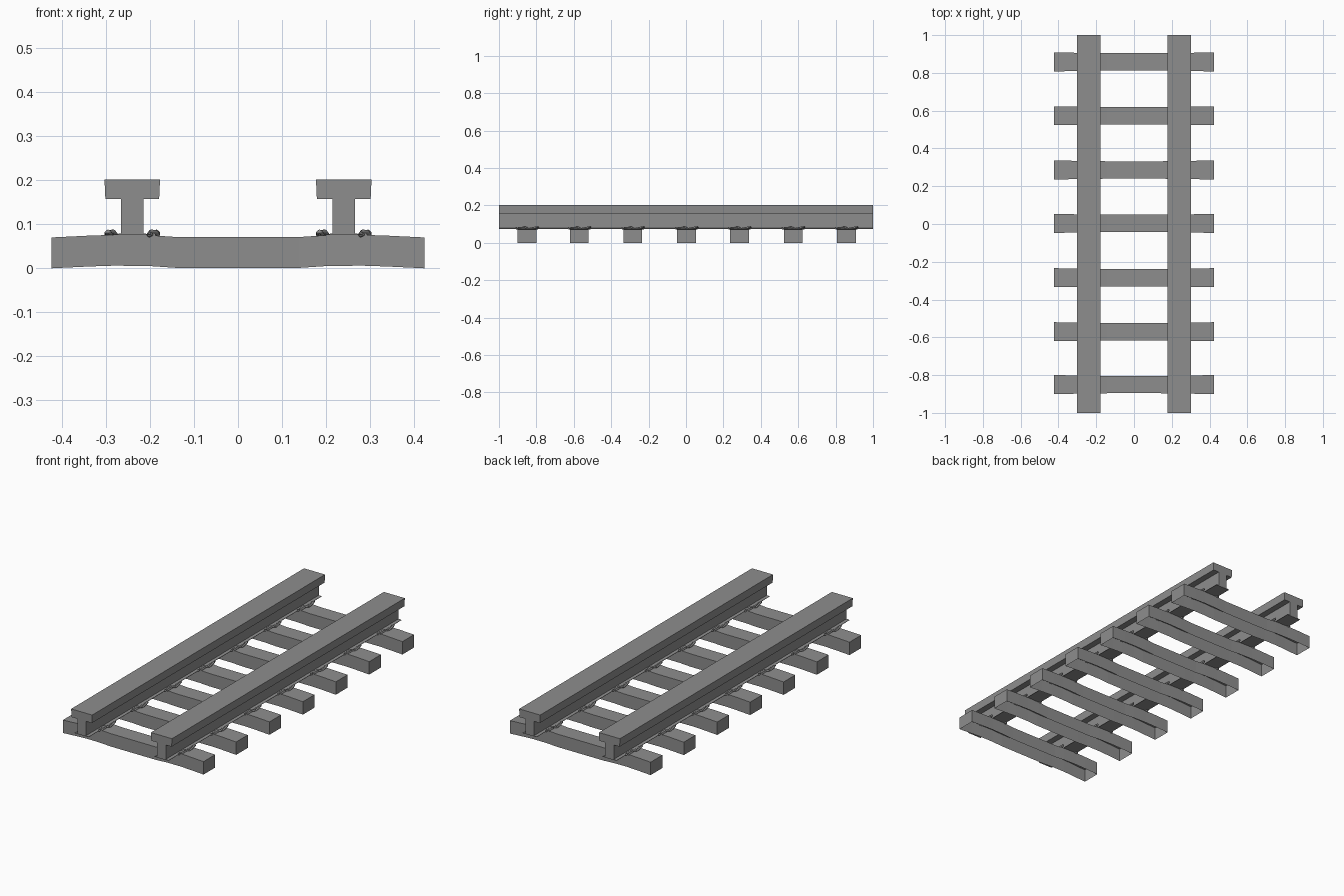
import bpy, bmesh

if "Cube" in bpy.data.objects:
    bpy.data.objects.remove(bpy.data.objects["Cube"])

SLEEPER_Y = [-0.85, -0.57, -0.284, 0.003, 0.286, 0.573, 0.858]
RAIL_X = 0.24

# Dark steel grey shared by all parts
GREY = bpy.data.materials.new("dark_grey")
GREY.diffuse_color = (0.27, 0.27, 0.27, 1)
GREY.use_nodes = True
GREY.node_tree.nodes["Principled BSDF"].inputs["Base Color"].default_value = GREY.diffuse_color


def add_object(name, data, loc=(0, 0, 0), scale=(1, 1, 1)):
    ob = bpy.data.objects.new(name, data)
    bpy.context.collection.objects.link(ob)
    ob.location, ob.scale = loc, scale
    return ob


def to_mesh(bm, name):
    mesh = bpy.data.meshes.new(name)
    bm.to_mesh(mesh)
    bm.free()
    mesh.materials.append(GREY)
    return mesh


# Rail: T-shaped head and web on a thin foot, swept along y
def rail_mesh():
    half = [(0.042, 0.075), (0.042, 0.077), (0.026, 0.079),
            (0.026, 0.157), (0.061, 0.157), (0.063, 0.201)]
    profile = half + [(-x, z) for x, z in reversed(half)]
    bm = bmesh.new()
    face = bm.faces.new([bm.verts.new((x, -1, z)) for x, z in profile])
    ext = bmesh.ops.extrude_face_region(bm, geom=[face], use_keep_orig=True)
    verts = [g for g in ext["geom"] if isinstance(g, bmesh.types.BMVert)]
    bmesh.ops.translate(bm, verts=verts, vec=(0, 2, 0))
    bmesh.ops.recalc_face_normals(bm, faces=bm.faces)
    return to_mesh(bm, "rail")


# Sleeper: gently arched shell, open underneath
def sleeper_mesh():
    right = [(0.14, 0.001, 0.046), (0.20, 0.005, 0.047), (0.28, 0.006, 0.048),
             (0.34, 0.004, 0.049), (0.423, 0.0, 0.050)]
    stations = [(-x, z, w) for x, z, w in reversed(right)] + right
    bm = bmesh.new()
    rings = []
    for x, z, w in stations:
        rings.append([bm.verts.new(p) for p in
                      ((x, -w, z), (x, -w, z + 0.07), (x, w, z + 0.07), (x, w, z))])
    for a, b in zip(rings, rings[1:]):
        for i in range(3):
            bm.faces.new((a[i], b[i], b[i + 1], a[i + 1]))
    bm.faces.new(rings[0])
    bm.faces.new(rings[-1][::-1])
    bmesh.ops.recalc_face_normals(bm, faces=bm.faces)
    if next(f for f in bm.faces if abs(f.normal.z) > 0.9).normal.z < 0:
        bmesh.ops.reverse_faces(bm, faces=bm.faces)
    return to_mesh(bm, "sleeper")


# Spring clip: bent rod holding the foot of the rail
def clip_mesh():
    path = [(0.0, -0.05, 0.076), (0.0, 0.035, 0.076), (0.004, 0.054, 0.082),
            (0.008, 0.059, 0.083), (0.010, 0.040, 0.081), (0.010, 0.010, 0.075),
            (0.006, -0.008, 0.082), (-0.006, -0.012, 0.083), (-0.010, -0.03, 0.077),
            (-0.010, -0.055, 0.075), (-0.004, -0.059, 0.078)]
    curve = bpy.data.curves.new("clip_path", "CURVE")
    curve.dimensions = "3D"
    curve.bevel_depth = 0.005
    curve.bevel_resolution = 1
    curve.use_fill_caps = True
    spline = curve.splines.new("POLY")
    spline.points.add(len(path) - 1)
    for point, co in zip(spline.points, path):
        point.co = (*co, 1)
    ob = add_object("clip_path", curve)
    deps = bpy.context.evaluated_depsgraph_get()
    mesh = bpy.data.meshes.new_from_object(ob.evaluated_get(deps))
    bpy.data.objects.remove(ob)
    mesh.materials.clear()
    mesh.materials.append(GREY)
    return mesh


rail, sleeper, clip = rail_mesh(), sleeper_mesh(), clip_mesh()

for side in (-1, 1):
    add_object("rail", rail, (side * RAIL_X, 0, 0))

for y in SLEEPER_Y:
    add_object("sleeper", sleeper, (0, y, 0))
    for side in (-1, 1):
        for flip in (-1, 1):
            add_object("rail_clip", clip,
                       (side * RAIL_X + flip * 0.048, y, 0), (flip, flip, 1))
